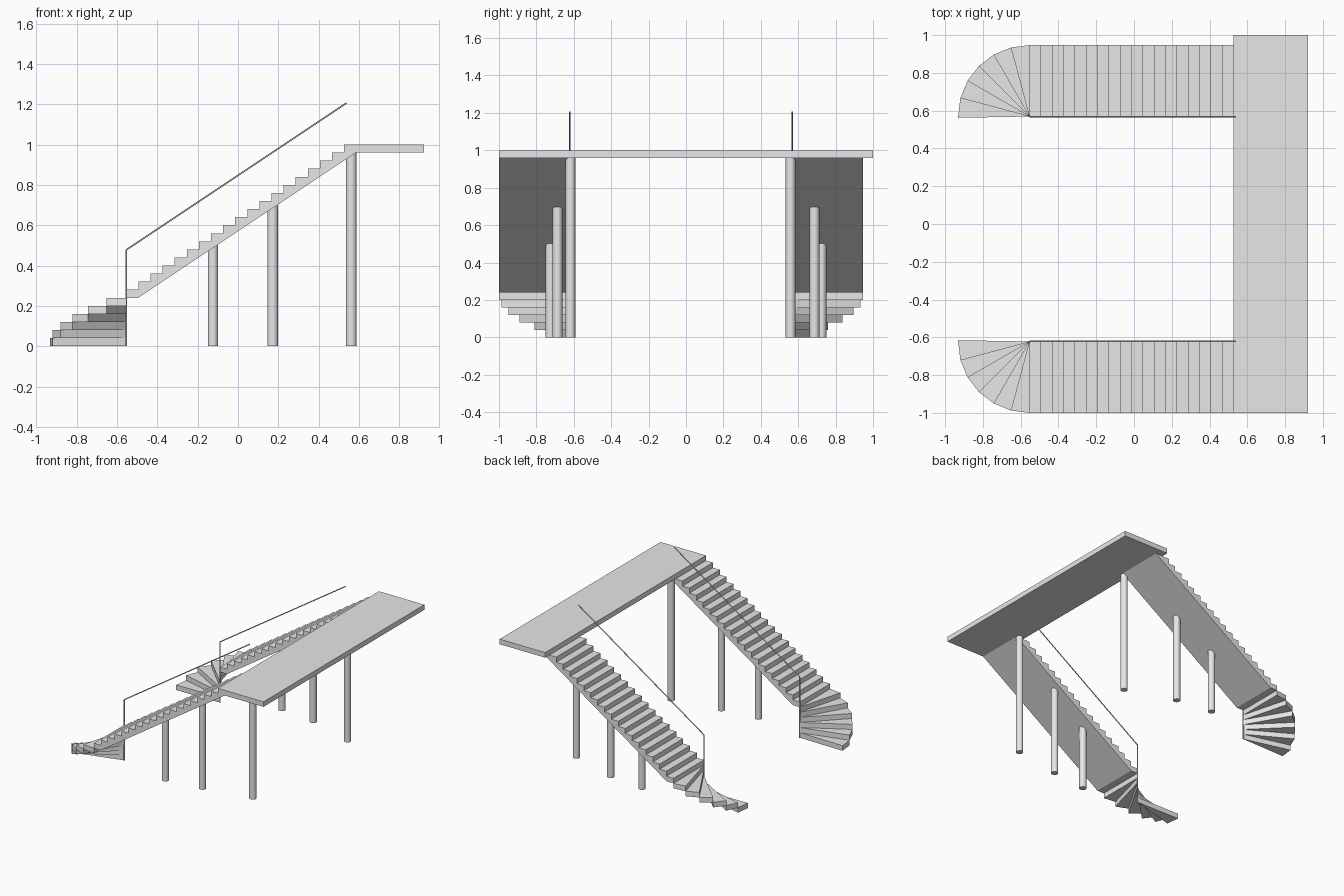
import bpy, bmesh, math
from mathutils import Vector

cube = bpy.data.objects.get("Cube")
if cube:
    bpy.data.objects.remove(cube, do_unlink=True)


def material(name, value):
    mat = bpy.data.materials.new(name)
    mat.use_nodes = True
    color = (value, value, value, 1)
    mat.diffuse_color = color
    mat.node_tree.nodes["Principled BSDF"].inputs["Base Color"].default_value = color
    return mat


GREY = material("light grey", 0.8)


def finish(name, bm):
    bmesh.ops.recalc_face_normals(bm, faces=bm.faces[:])
    mesh = bpy.data.meshes.new(name)
    bm.to_mesh(mesh)
    bm.free()
    mesh.materials.append(GREY)
    obj = bpy.data.objects.new(name, mesh)
    bpy.context.collection.objects.link(obj)
    return obj


def prism(name, points, offset):
    """Extrude a closed flat outline along the offset."""
    bm = bmesh.new()
    face = bm.faces.new([bm.verts.new(p) for p in points])
    new = bmesh.ops.extrude_face_region(bm, geom=[face])["geom"]
    verts = [v for v in new if isinstance(v, bmesh.types.BMVert)]
    bmesh.ops.translate(bm, vec=offset, verts=verts)
    return finish(name, bm)


def rod(name, start, end, radius, sides):
    start, end = Vector(start), Vector(end)
    axis = end - start
    bm = bmesh.new()
    bmesh.ops.create_cone(bm, cap_ends=True, segments=sides, radius1=radius,
                          radius2=radius, depth=axis.length)
    bm.transform(axis.to_track_quat("Z", "Y").to_matrix().to_4x4())
    bmesh.ops.translate(bm, vec=(start + end) / 2, verts=bm.verts[:])
    obj = finish(name, bm)
    for poly in obj.data.polygons:
        poly.use_smooth = len(poly.vertices) == 4
    for edge in obj.data.edges:
        a, b = (obj.data.vertices[i].co for i in edge.vertices)
        edge.use_edge_sharp = (a - b).length < axis.length * 0.9
    return obj


RISE, RUN, STEPS, WINDERS = 0.04, 0.06, 18, 6
START_X, WIDTH = -0.554, 0.378
BASE = RISE * WINDERS
END_X = START_X + RUN * STEPS

# Upper landing
prism("landing", [(END_X, -1, 0.96), (0.922, -1, 0.96), (0.922, 1, 0.96), (END_X, 1, 0.96)],
      (0, 0, RISE))

# Each flight: its inner edge and the direction of its outer edge
for side, inner, out, tall_y in (("right", -0.622, -1, -0.618), ("left", 0.569, 1, 0.559)):
    # Straight flight with a sloping underside
    profile = [(START_X, BASE)]
    for i in range(STEPS):
        x, z = START_X + i * RUN, BASE + (i + 1) * RISE
        profile += [(x, z), (x + RUN, z)]
    profile += [(END_X, 0.998), (END_X + RUN, 0.998), (END_X + RUN, 0.96), (START_X + RUN, BASE)]
    prism(side + "_flight", [(x, inner, z) for x, z in profile], (0, out * WIDTH, 0))

    # Fan of separate winder treads
    angles = [math.radians(-1)] + [math.radians(15 * k) for k in range(1, WINDERS + 1)]
    for k in range(WINDERS):
        z = k * RISE
        rim = [(START_X - WIDTH * math.cos(a), inner + out * WIDTH * math.sin(a), z)
               for a in angles[k:k + 2]]
        prism(f"{side}_winder_{k + 1}", [(START_X, inner, z)] + rim, (0, 0, RISE))

    # Handrail and its post
    rod(side + "_rail_post", (START_X, inner, 0), (START_X, inner, 0.478), 0.004, 8)
    rod(side + "_handrail", (START_X, inner, 0.478), (0.538, inner, 1.206), 0.004, 8)

    # Supporting columns
    for label, x, y, top in (("short", -0.124, out * 0.724, 0.503),
                             ("middle", 0.173, out * 0.687, 0.698),
                             ("tall", 0.562, tall_y, 0.965)):
        rod(f"{side}_{label}_column", (x, y, 0), (x, y, top), 0.026, 24)
